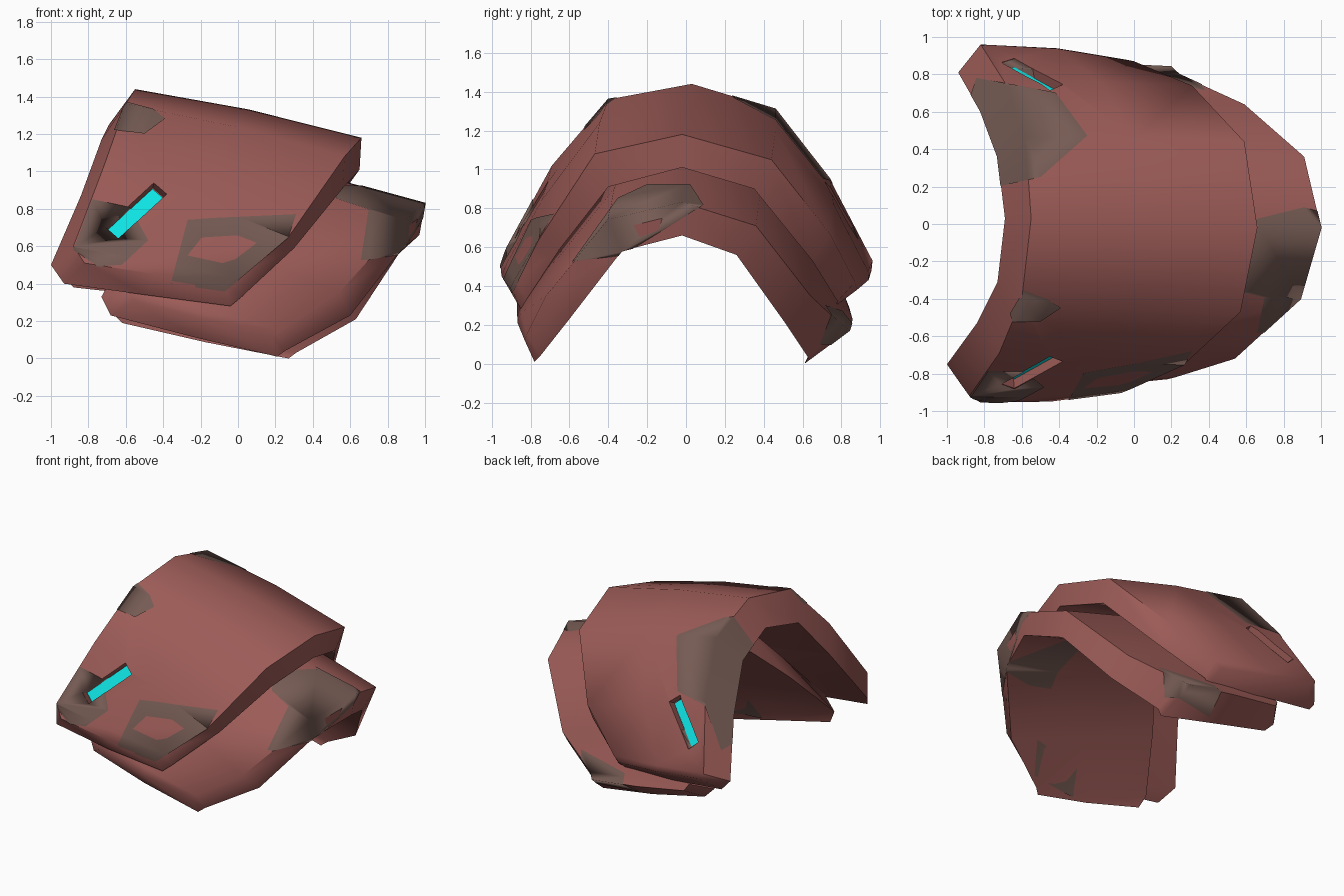
import bpy, bmesh, math
from mathutils import Vector, Matrix

if "Cube" in bpy.data.objects:
    bpy.data.objects.remove(bpy.data.objects["Cube"])


def material(name, rgb):
    m = bpy.data.materials.new(name)
    m.diffuse_color = (*rgb, 1)
    m.use_nodes = True
    m.node_tree.nodes["Principled BSDF"].inputs["Base Color"].default_value = m.diffuse_color
    return m


RED = material("red_brown", (0.33, 0.105, 0.095))
WORN = material("worn_grey_brown", (0.18, 0.105, 0.088))
CYAN = material("cyan_glow", (0.005, 0.85, 0.85))


def add_object(name, bm, mat):
    me = bpy.data.meshes.new(name)
    bm.to_mesh(me)
    bm.free()
    ob = bpy.data.objects.new(name, me)
    me.materials.append(mat)
    bpy.context.collection.objects.link(ob)
    return ob


def activate(ob):
    bpy.ops.object.select_all(action='DESELECT')
    ob.select_set(True)
    bpy.context.view_layer.objects.active = ob


def smooth(ob):
    activate(ob)
    bpy.ops.object.shade_smooth_by_angle(angle=math.radians(56))


def bowed(a, b, bulge):
    """Middle station of the loft, pushed away from the shell's core."""
    mid = (Vector(a) + Vector(b)) / 2
    return mid + Vector((0, mid.y, mid.z - 0.4)).normalized() * bulge


def shell(name, outer_l, outer_r, inner_l, inner_r, bulge):
    """Thick curved plate lofted between arched rims, each listed front to back."""
    bm = bmesh.new()
    loops = [outer_l, [bowed(a, b, bulge) for a, b in zip(outer_l, outer_r)], outer_r,
             inner_r, [bowed(a, b, bulge) for a, b in zip(inner_l, inner_r)], inner_l]
    rows = [[bm.verts.new(p) for p in loop] for loop in loops]
    for k in range(6):
        a, b = rows[k], rows[(k + 1) % 6]
        for i in range(len(a) - 1):
            bm.faces.new((a[i], b[i], b[i + 1], a[i + 1]))
    # front and back lower rims
    for i in (0, -1):
        r = [row[i] for row in rows]
        bm.faces.new((r[0], r[1], r[4], r[5]))
        bm.faces.new((r[1], r[2], r[3], r[4]))
    bmesh.ops.recalc_face_normals(bm, faces=bm.faces)
    return add_object(name, bm, RED)


upper = shell(
    "upper_plate",
    [(-.82, -.955, .51), (-.88, -.92, .60), (-.72, -.69, 1.02), (-.60, -.40, 1.36), (-.55, .03, 1.44),
     (-.58, .46, 1.31), (-.68, .74, .95), (-.82, .96, .53), (-.77, .955, .48)],
    [(-.07, -.90, .39), (-.02, -.88, .43), (.27, -.75, .65), (.57, -.47, 1.08), (.66, -.02, 1.18),
     (.59, .44, 1.05), (.31, .74, .67), (.00, .87, .42), (-.05, .88, .38)],
    [(-.93, -.85, .40), (-1.0, -.75, .50), (-.84, -.53, .87), (-.73, -.31, 1.17), (-.69, .03, 1.25),
     (-.73, .36, 1.14), (-.82, .60, .83), (-.94, .81, .45), (-.88, .83, .38)],
    [(-.04, -.85, .28), (.02, -.82, .33), (.30, -.65, .59), (.56, -.40, .91), (.65, -.02, 1.01),
     (.57, .35, .90), (.33, .65, .53), (.02, .78, .32), (-.03, .76, .29)], 0.022)

lower = shell(
    "lower_plate",
    [(-.56, -.87, .31), (-.58, -.84, .38), (-.42, -.57, .72), (-.25, -.32, 1.03), (-.21, .03, 1.12),
     (-.26, .38, 1.00), (-.42, .60, .68), (-.60, .82, .34), (-.57, .84, .29)],
    [(.18, -.83, .12), (.22, -.82, .15), (.54, -.72, .35), (.89, -.40, .74), (1.0, -.02, .83),
     (.91, .36, .71), (.59, .64, .35), (.24, .80, .20), (.20, .84, .17)],
    [(-.68, -.76, .23), (-.73, -.74, .33), (-.55, -.45, .66), (-.38, -.24, .88), (-.34, .03, .97),
     (-.38, .28, .86), (-.53, .46, .60), (-.70, .66, .27), (-.62, .66, .19)],
    [(.21, -.78, .01), (.25, -.75, .04), (.60, -.60, .23), (.87, -.33, .58), (.97, -.02, .66),
     (.86, .26, .56), (.63, .51, .21), (.31, .63, .03), (.27, .61, .00)], 0.018)


def box(name, frame, size, mat):
    bm = bmesh.new()
    bmesh.ops.create_cube(bm, size=1, matrix=frame @ Matrix.Diagonal((*size, 1)))
    return add_object(name, bm, mat)


# Recessed light slots on the front and back flanks
bpy.context.view_layer.update()
cutters = []
for side, tag in ((-1, "front"), (1, "back")):
    ends = []
    for x, z in ((-.67, .675), (-.42, .905)):
        hit = upper.ray_cast(Vector((x, side * 3, z)), Vector((0, -side, 0)))
        ends.append((hit[1], hit[2]))
    centre = (ends[0][0] + ends[1][0]) / 2
    along = (ends[1][0] - ends[0][0]).normalized()
    normal = ends[0][1] + ends[1][1]
    normal = (normal - along * normal.dot(along)).normalized()
    frame = Matrix((along, normal.cross(along), normal)).transposed().to_4x4()
    frame.translation = centre
    cutters.append(box(tag + "_slot_cutter", frame, (.38, .095, .12), RED))
    box(tag + "_light", frame @ Matrix.Translation((0, 0, -.054)), (.36, .085, .009), CYAN)

for c in cutters:
    mod = upper.modifiers.new("slot", 'BOOLEAN')
    mod.object, mod.operation, mod.solver = c, 'DIFFERENCE', 'EXACT'
    activate(upper)
    bpy.ops.object.modifier_apply(modifier=mod.name)
    c.hide_render = True
    c.hide_set(True)
smooth(upper)
smooth(lower)


def worn_patch(name, source, axes, outline, facing, limit=None):
    """Thin plate over the part of a shell inside a convex outline seen along an axis."""
    bm = bmesh.new()
    bm.from_mesh(source.data)
    if facing:
        d = Vector(facing)
        bmesh.ops.delete(bm, geom=[f for f in bm.faces if f.normal.dot(d) < .05], context='FACES')
    n = len(outline)
    mid = [sum(p[k] for p in outline) / n for k in (0, 1)]
    planes = []
    for i in range(n):
        (x0, y0), (x1, y1) = outline[i], outline[(i + 1) % n]
        co, no = Vector((0, 0, 0)), Vector((0, 0, 0))
        co[axes[0]], co[axes[1]] = x0, y0
        no[axes[0]], no[axes[1]] = y1 - y0, x0 - x1
        if (mid[0] - x0) * (y1 - y0) + (mid[1] - y0) * (x0 - x1) > 0:
            no.negate()
        planes.append((co, no))
    if limit:
        planes.append(limit)
    for co, no in planes:
        bmesh.ops.bisect_plane(bm, geom=bm.verts[:] + bm.edges[:] + bm.faces[:],
                               plane_co=co, plane_no=no, clear_outer=True)
    bm.normal_update()
    for v in bm.verts:
        v.co += v.normal * .004
    for f in bm.faces:
        f.smooth = True
    ob = add_object(name, bm, WORN)
    # borrow the shell's smooth shading
    mod = ob.modifiers.new("shading", 'DATA_TRANSFER')
    mod.object = source
    mod.use_loop_data = True
    mod.data_types_loops = {'CUSTOM_NORMAL'}
    mod.loop_mapping = 'POLYINTERP_NEAREST'


XZ, XY, YZ = (0, 2), (0, 1), (1, 2)
FRONT, BACK, UP = (0, -1, 0), (0, 1, 0), (0, 0, 1)
worn_patch("worn_crest", upper, XZ, [(-.66, 1.22), (-.5, 1.2), (-.39, 1.28), (-.45, 1.33), (-.6, 1.37)], FRONT)
worn_patch("worn_front_corner", upper, XZ,
           [(-.88, .58), (-.75, .49), (-.62, .5), (-.48, .63), (-.58, .81), (-.78, .85)], FRONT)
worn_patch("worn_front_flank", upper, XZ,
           [(-.36, .4), (-.07, .36), (.27, .65), (.31, .77), (-.13, .75), (-.27, .74)], FRONT)
worn_patch("worn_back_crest", upper, XY,
           [(-.84, .78), (-.42, .7), (-.25, .47), (-.5, .25), (-.72, .2), (-.9, .6)], UP)
worn_patch("worn_lower_lip", lower, YZ,
           [(-.6, .5), (-.35, .85), (-.2, .92), (.02, .92), (.13, .75), (.1, .62), (-.33, .56), (-.56, .42)],
           None, (Vector((.43, 0, 0)), Vector((-1, 0, 0))))
worn_patch("worn_lower_back", lower, XZ, [(-.1, .1), (.3, .1), (.38, .3), (-.05, .27)], BACK)
